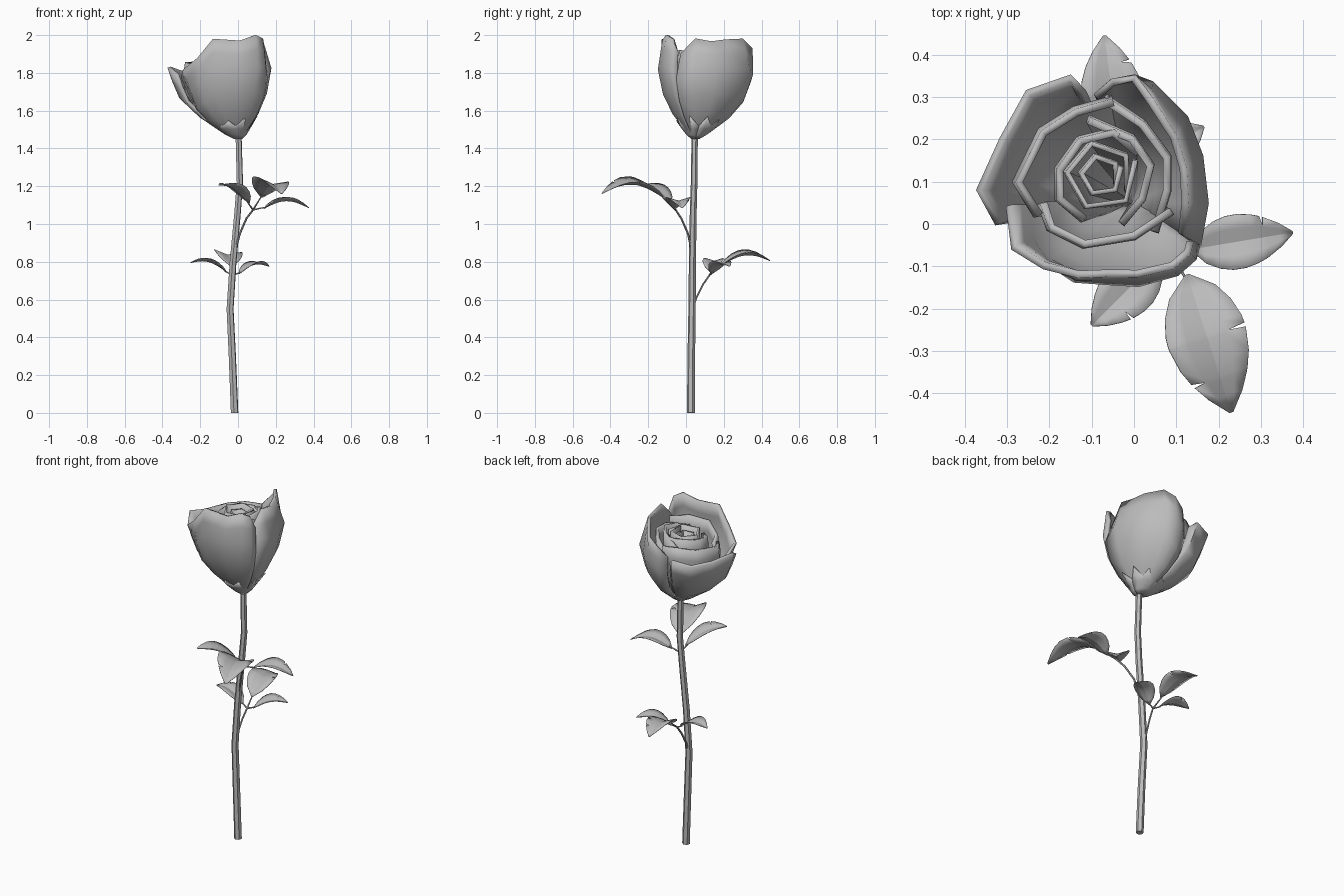
import bpy, math
from mathutils import Vector

cube = bpy.data.objects.get("Cube")
if cube:
    bpy.data.objects.remove(cube)

grey = bpy.data.materials.new("plain grey")
grey.use_nodes = True
grey.diffuse_color = (0.5, 0.5, 0.5, 1)
grey.node_tree.nodes["Principled BSDF"].inputs["Base Color"].default_value = (0.5, 0.5, 0.5, 1)


def finish(obj, angle):
    bpy.ops.object.select_all(action="DESELECT")
    obj.select_set(True)
    bpy.context.view_layer.objects.active = obj
    bpy.ops.object.shade_smooth_by_angle(angle=math.radians(angle))


def sheet(name, rows, thickness, angle):
    """Grid of points turned into a thin solid surface."""
    n = len(rows[0])
    faces = [(i * n + j, i * n + j + 1, (i + 1) * n + j + 1, (i + 1) * n + j)
             for i in range(len(rows) - 1) for j in range(n - 1)]
    mesh = bpy.data.meshes.new(name)
    mesh.from_pydata([p for row in rows for p in row], [], faces)
    mesh.materials.append(grey)
    obj = bpy.data.objects.new(name, mesh)
    bpy.context.collection.objects.link(obj)
    solid = obj.modifiers.new("thickness", "SOLIDIFY")
    solid.thickness, solid.offset = thickness, 0
    finish(obj, angle)


def tube(name, points, radius):
    """Round rod through points, tapering to the last radius."""
    curve = bpy.data.curves.new(name, "CURVE")
    curve.dimensions = "3D"
    curve.bevel_depth, curve.bevel_resolution = 1, 1
    curve.use_fill_caps = True
    spline = curve.splines.new("POLY")
    spline.points.add(len(points) - 1)
    for i, (sp, p) in enumerate(zip(spline.points, points)):
        sp.co = (*p, 1)
        t = i / (len(points) - 1)
        sp.radius = radius[0] * (1 - t) + radius[1] * t
    curve.materials.append(grey)
    obj = bpy.data.objects.new(name, curve)
    bpy.context.collection.objects.link(obj)
    bpy.ops.object.select_all(action="DESELECT")
    obj.select_set(True)
    bpy.context.view_layer.objects.active = obj
    bpy.ops.object.convert(target="MESH")
    finish(bpy.context.object, 50)


# Stem
tube("stem", [(-.018, .026, 0), (-.03, .028, .3), (-.042, .032, .55), (-.026, .034, .8),
              (-.003, .038, 1.05), (.01, .043, 1.22), (.003, .046, 1.47)], (.021, .017))

# Petals: each follows its rim down to the flower base through a side profile
BASE = Vector((0, .05, 1.46))
CUPPED = [(0, .06), (.07, .24), (.25, .6), (.45, .86), (.7, 1), (.86, 1), (1, 1)]
FLARED = [(0, .06), (.06, .18), (.3, .54), (.57, .83), (.8, .93), (1, 1)]
UPRIGHT = [(0, .06), (.1, .3), (.35, .75), (.6, .97), (.85, 1), (1, .97)]


def petal(name, rim, profile, thickness=.018):
    """Rim points are x, y, z and how far the lip leans inward."""
    rows = []
    for v, h in profile:
        row = []
        for x, y, z, *lean in rim:
            k = h * (1 - sum(lean) * max(0, v - .7) / .3)
            row.append((BASE.x + (x - BASE.x) * k, BASE.y + (y - BASE.y) * k,
                        BASE.z + (z - BASE.z) * v))
        rows.append(row)
    sheet(name, rows, thickness, 60)


petal("outer_petal_back_right", [(-.32, 0, 1.79), (-.365, .08, 1.83), (-.31, .2, 1.81),
      (-.25, .31, 1.81), (-.15, .345, 1.83), (-.12, .31, 1.8)], FLARED)
petal("outer_petal_front", [(-.25, .045, 1.78, -.18), (-.245, -.04, 1.82, -.16),
      (-.2, -.09, 1.88, -.06), (-.14, -.13, 1.98, .06), (-.07, -.135, 1.975, .1),
      (.01, -.14, 1.97, .12), (.1, -.115, 2.0, .1), (.14, -.08, 1.98, .1),
      (.148, -.05, 1.91, .1)], CUPPED)
petal("outer_petal_back_left", [(-.09, .3, 1.82), (-.05, .335, 1.88), (0, .345, 1.93),
      (.04, .33, 1.98, .12), (.12, .25, 1.975, .22), (.155, .16, 1.965, .25),
      (.168, .05, 1.98, .28), (.15, -.05, 1.9, .25)], CUPPED)
petal("second_petal_left", [(-.07, .3, 1.84), (.02, .24, 1.88), (.08, .16, 1.89),
      (.08, .08, 1.89), (.05, -.02, 1.87)], UPRIGHT)
petal("second_petal_back", [(-.23, .02, 1.84), (-.28, .1, 1.855), (-.22, .22, 1.86),
      (-.14, .27, 1.87), (-.05, .295, 1.87)], UPRIGHT)
petal("second_petal_front", [(-.22, .05, 1.84), (-.2, -.01, 1.86), (-.12, -.05, 1.91),
      (.0, -.03, 1.92), (.09, .03, 1.91)], UPRIGHT)
petal("third_petal_left", [(-.11, .25, 1.86), (-.005, .205, 1.9), (.04, .14, 1.91),
      (.02, .06, 1.9), (-.03, .0, 1.88)], UPRIGHT)
petal("third_petal_back", [(-.12, .01, 1.86), (-.18, .06, 1.87), (-.18, .13, 1.88),
      (-.13, .2, 1.89), (-.05, .22, 1.89), (.01, .17, 1.88)], UPRIGHT)

# Rolled heart of the bud
for name, radius, top in (("inner_roll", .09, 1.9), ("heart_roll", .052, 1.88)):
    rim = []
    for i in range(7):
        a = .4 - math.tau * 1.15 * i / 6
        r = radius * (1 - .18 * i / 6)
        rim.append((-.08 + r * math.cos(a), .118 + r * math.sin(a), top))
    petal(name, rim, UPRIGHT, .013)

# Calyx: a small cup with pointed teeth hugging the petals
STEPS = 18
cup = []
for r, z, shift, tooth in ((.02, 1.452, 0, 0), (.05, 1.472, .008, 0),
                           (.086, 1.505, .024, 0), (.098, 1.52, .03, .04)):
    ring = []
    for i in range(STEPS + 1):
        a = math.tau * i / STEPS
        up = tooth * (1 + .3 * math.sin(i * 2.3)) if i % 2 else 0
        ring.append((BASE.x - shift + (r + up * .8) * math.cos(a),
                     BASE.y + shift * .6 + (r + up * .8) * math.sin(a), z + up))
    cup.append(ring)
sheet("calyx", cup, .005, 40)


def leaf(name, base, tip, width, arch, notches=(), roll=0):
    """Arched, folded leaf with slits torn into its edge: (position, side)."""
    base, tip = Vector(base), Vector(tip)
    along = tip - base
    side = Vector((-along.y, along.x, 0)).normalized()
    ts = [i / 8 for i in range(9)]
    for t, s in notches:
        ts = [u for u in ts if abs(u - t) > .05] + [t - .015, t, t + .015]
    rows = []
    for t in sorted(ts):
        half = width / 2 * max(math.sin(math.pi * t ** .85), .02) ** .75
        row = []
        for k in (-1, -.5, 0, .5, 1):
            w = k * half
            if any(abs(t - u) < .001 and k * s > .9 for u, s in notches):
                w *= .55
            lift = arch * math.sin(math.pi * t) + .3 * abs(w) + roll * w
            row.append(base + along * t + side * w + Vector((0, 0, lift)))
        rows.append(row)
    sheet(name, rows, .003, 25)


# Upper leaf spray
fork = (.08, -.055, 1.075)
tube("upper_branch", [(-.02, .034, .84), (.01, .01, .95), (.045, -.025, 1.03), fork], (.006, .005))
for i, end in enumerate([(.15, -.06, 1.09), (.12, -.125, 1.14), (.05, -.09, 1.115)]):
    tube("upper_leaf_stalk_%d" % i, [fork, end], (.005, .003))
leaf("upper_leaf_left", (.135, -.06, 1.08), (.375, -.02, 1.085), .13, .04, [(.72, 1)])
leaf("upper_leaf_front", (.125, -.12, 1.14), (.23, -.445, 1.16), .19, .06,
     [(.45, 1), (.75, -1)], -.15)
leaf("upper_leaf_right", (.06, -.08, 1.11), (-.1, -.24, 1.205), .13, .03, [(.65, 1)])

# Lower leaf spray
fork = (-.028, .125, .73)
tube("lower_branch", [(-.042, .035, .55), (-.04, .055, .61), (-.034, .09, .68), fork], (.006, .005))
for i, end in enumerate([(.02, .14, .745), (-.04, .2, .785), (-.07, .135, .75)]):
    tube("lower_leaf_stalk_%d" % i, [fork, end], (.005, .003))
leaf("lower_leaf_left", (.005, .135, .735), (.165, .23, .775), .11, .03, [(.7, 1)])
leaf("lower_leaf_back", (-.035, .18, .775), (-.07, .445, .805), .15, .045, [(.5, -1), (.75, -1)], .1)
leaf("lower_leaf_right", (-.06, .13, .745), (-.25, .16, .795), .11, .03, [(.65, -1)])
